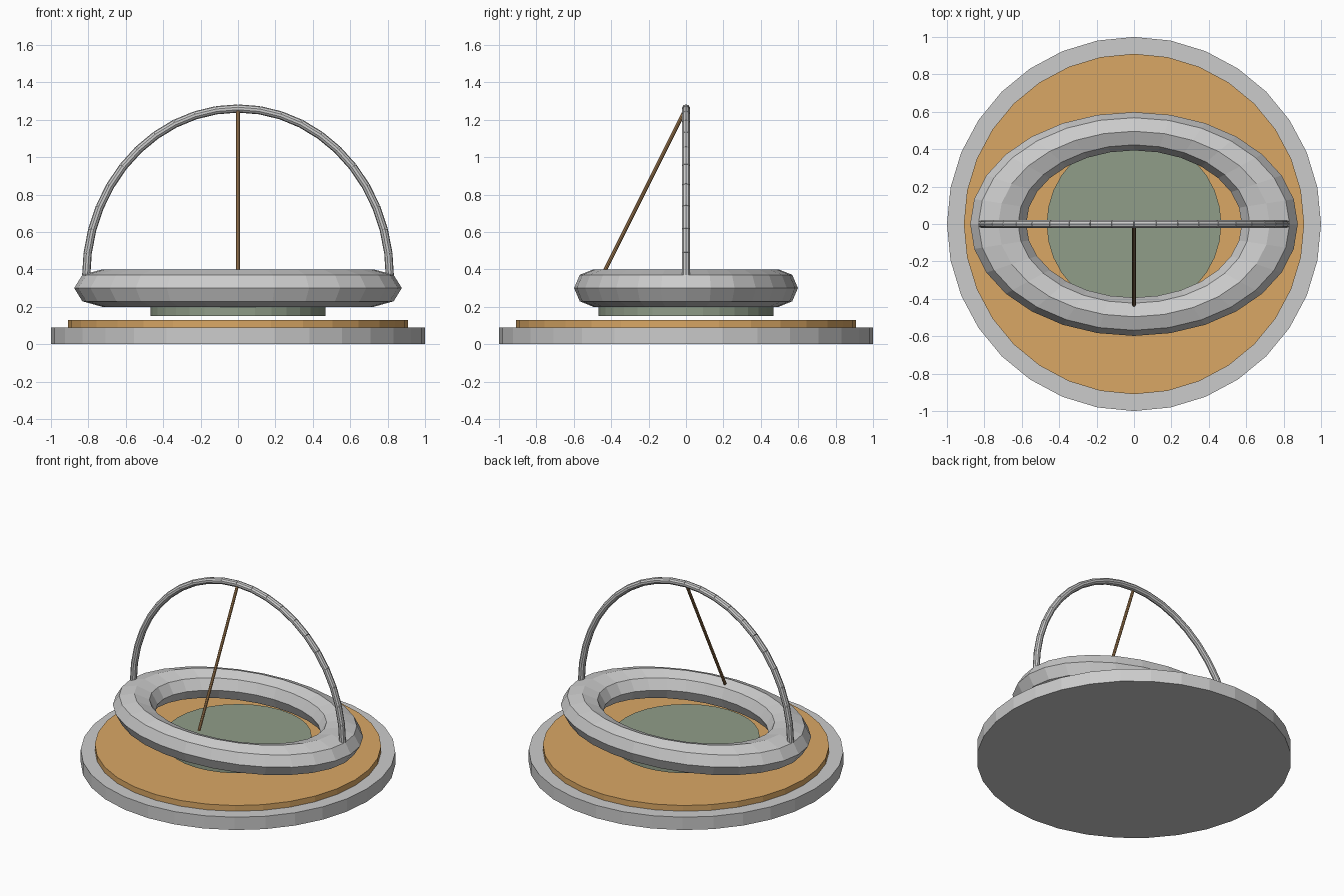
import bpy, math
from mathutils import Vector

if "Cube" in bpy.data.objects:
    bpy.data.objects.remove(bpy.data.objects["Cube"])


def paint(obj, name, rgb):
    mat = bpy.data.materials.new(name)
    mat.diffuse_color = (*rgb, 1)
    mat.use_nodes = True
    mat.node_tree.nodes["Principled BSDF"].inputs["Base Color"].default_value = mat.diffuse_color
    obj.data.materials.append(mat)


def disc(name, radius, z0, z1):
    bpy.ops.mesh.primitive_cylinder_add(vertices=32, radius=radius, depth=z1 - z0,
                                        location=(0, 0, (z0 + z1) / 2))
    obj = bpy.context.object
    obj.name = name
    return obj


def rod(name, a, b, radius, sides):
    a, b = Vector(a), Vector(b)
    bpy.ops.mesh.primitive_cylinder_add(vertices=sides, radius=radius, depth=(b - a).length,
                                        location=(a + b) / 2)
    obj = bpy.context.object
    obj.name = name
    obj.rotation_euler = (b - a).to_track_quat('Z', 'Y').to_euler()
    return obj


# Stacked base discs
disc("base_plate", 1.0, 0, 0.09)
paint(disc("inlay_disc", 0.91, 0.085, 0.13), "orange", (0.70, 0.39, 0.13))
paint(disc("centre_disc", 0.467, 0.15, 0.20), "sage_green", (0.28, 0.34, 0.25))

# Oval faceted ring
bpy.ops.mesh.primitive_torus_add(major_segments=28, minor_segments=8, major_radius=0.726,
                                 minor_radius=0.15, location=(0, 0, 0.30))
ring = bpy.context.object
ring.name = "oval_ring"
ring.scale = (1, 0.683, 0.1 / 0.15)

# Segmented handle arch
STEPS = 22
points = [(0.812 * math.cos(math.pi * i / STEPS), 0, 0.36 + 0.9 * math.sin(math.pi * i / STEPS))
          for i in range(STEPS + 1)]
segments = [rod("arch_handle", p, q, 0.022, 10) for p, q in zip(points, points[1:])]
bpy.ops.object.select_all(action='DESELECT')
for s in segments:
    s.select_set(True)
bpy.context.view_layer.objects.active = segments[0]
bpy.ops.object.join()
segments[0].name = "arch_handle"

# Slanted stay from the arch to the front of the ring
paint(rod("stay_rod", (0, -0.433, 0.395), (0, -0.006, 1.25), 0.01, 8), "brown", (0.40, 0.22, 0.09))
